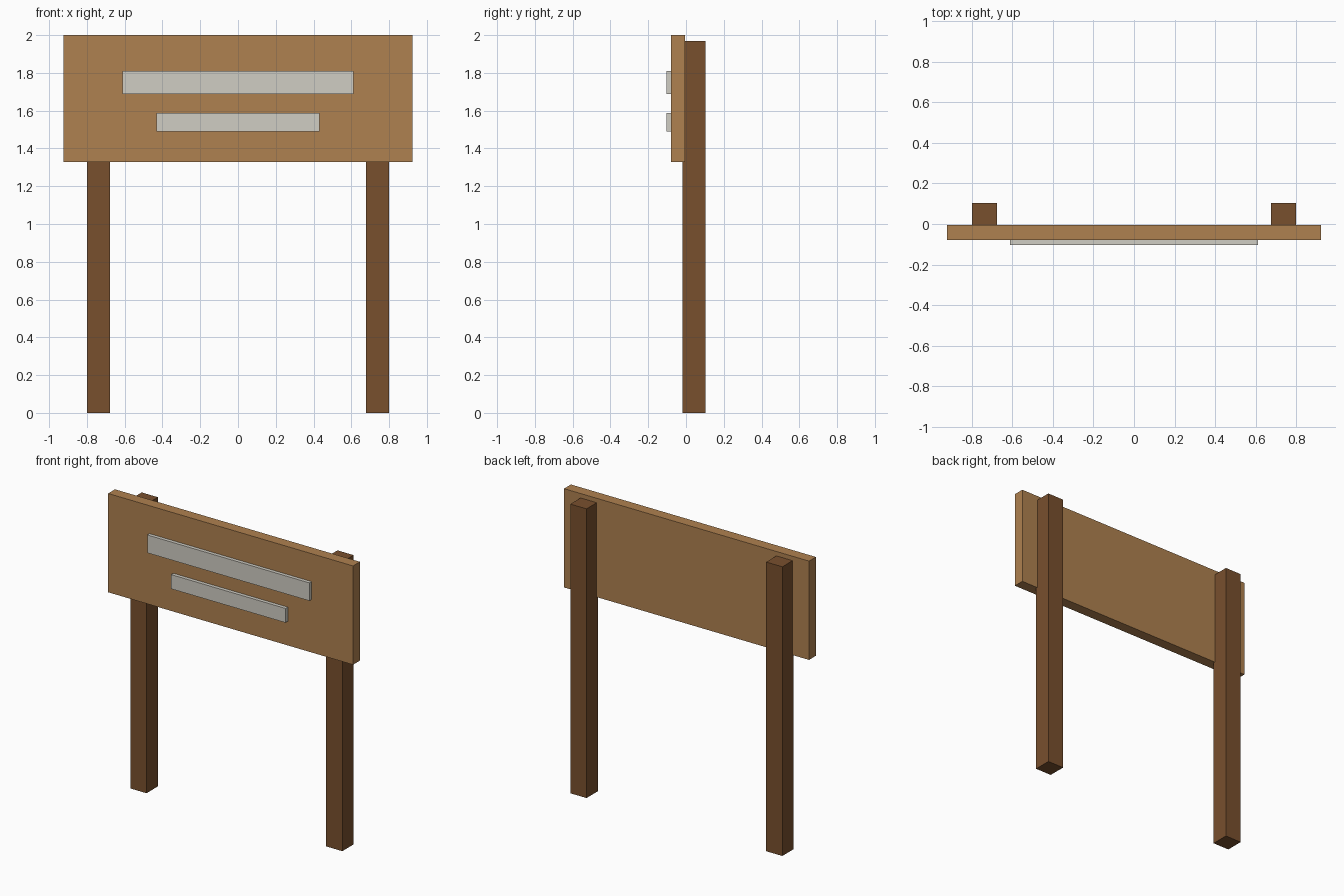
import bpy
import bmesh
from mathutils import Vector

if "Cube" in bpy.data.objects:
    bpy.data.objects.remove(bpy.data.objects["Cube"])


def material(name, rgb):
    m = bpy.data.materials.new(name)
    m.diffuse_color = (*rgb, 1)
    m.use_nodes = True
    m.node_tree.nodes["Principled BSDF"].inputs["Base Color"].default_value = m.diffuse_color
    return m


def box(name, lo, hi, mat):
    """Axis-aligned box between two corners, origin at its centre."""
    lo, hi = Vector(lo), Vector(hi)
    mesh = bpy.data.meshes.new(name)
    bm = bmesh.new()
    bmesh.ops.create_cube(bm, size=1)
    bmesh.ops.scale(bm, vec=hi - lo, verts=bm.verts)
    bm.to_mesh(mesh)
    bm.free()
    mesh.materials.append(mat)
    ob = bpy.data.objects.new(name, mesh)
    ob.location = (lo + hi) / 2
    bpy.context.collection.objects.link(ob)
    return ob


dark_wood = material("dark_wood", (0.19, 0.08, 0.027))
light_wood = material("light_wood", (0.43, 0.22, 0.08))
pale = material("pale_strip", (0.63, 0.61, 0.55))

# Posts, slightly let into the back of the board
for side, x in (("left", -0.738), ("right", 0.738)):
    box(side + "_post", (x - 0.061, -0.018, 0), (x + 0.061, 0.104, 1.97), dark_wood)

# Sign board
box("sign_board", (-0.923, -0.08, 1.327), (0.923, -0.006, 2.0), light_wood)

# Raised blank strips on the front
for name, half, z0, z1 in (("upper_strip", 0.611, 1.688, 1.81),
                           ("lower_strip", 0.431, 1.491, 1.588)):
    box(name, (-half, -0.104, z0), (half, -0.079, z1), pale)
